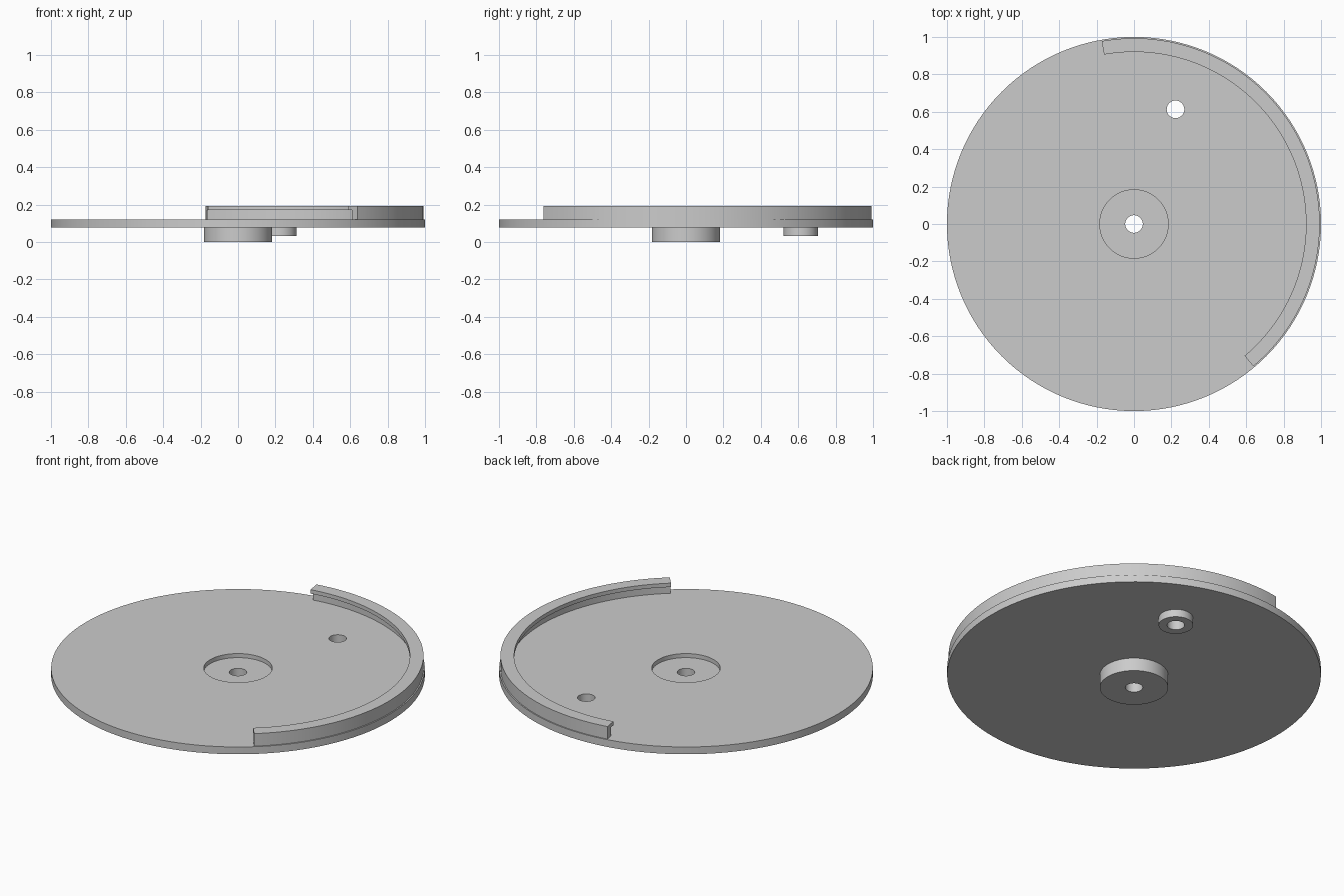
import bpy, bmesh, math
from mathutils import Vector

cube = bpy.data.objects.get("Cube")
if cube:
    bpy.data.objects.remove(cube)

grey = bpy.data.materials.new("plain grey")
grey.use_nodes = True
colour = (0.6, 0.6, 0.6, 1)
grey.diffuse_color = colour
grey.node_tree.nodes["Principled BSDF"].inputs["Base Color"].default_value = colour


def sweep(name, profile, start=0, end=360, steps=128, centre=(0, 0)):
    """Turn a closed (radius, height) profile about a vertical axis."""
    bm = bmesh.new()
    full = end - start == 360
    rings = []
    for i in range(steps if full else steps + 1):
        a = math.radians(start + (end - start) * i / steps)
        rings.append([bm.verts.new((centre[0] + r * math.cos(a),
                                    centre[1] + r * math.sin(a), z)) for r, z in profile])
    n = len(profile)
    pairs = list(zip(rings, rings[1:]))
    if full:
        pairs.append((rings[-1], rings[0]))
    for p, q in pairs:
        for j in range(n):
            k = (j + 1) % n
            bm.faces.new((p[j], q[j], q[k], p[k]))
    if not full:
        bm.faces.new(rings[0])
        bm.faces.new(rings[-1][::-1])
    bmesh.ops.recalc_face_normals(bm, faces=bm.faces)
    return finish(name, bm)


def cylinder(name, radius, low, high, centre):
    bm = bmesh.new()
    bmesh.ops.create_cone(bm, cap_ends=True, segments=64, radius1=radius,
                          radius2=radius, depth=high - low)
    bmesh.ops.translate(bm, verts=bm.verts, vec=Vector((*centre, (low + high) / 2)))
    return finish(name, bm)


def finish(name, bm):
    mesh = bpy.data.meshes.new(name)
    bm.to_mesh(mesh)
    bm.free()
    mesh.materials.append(grey)
    obj = bpy.data.objects.new(name, mesh)
    bpy.context.collection.objects.link(obj)
    return obj


def combine(target, tool, operation):
    mod = target.modifiers.new(operation.lower(), 'BOOLEAN')
    mod.operation = operation
    mod.solver = 'EXACT'
    mod.object = tool
    bpy.context.view_layer.objects.active = target
    bpy.ops.object.modifier_apply(modifier=mod.name)
    bpy.data.objects.remove(tool)


BOTTOM, TOP = 0.077, 0.12
HOLE, HUB = 0.047, 0.183
PIN = (0.222, 0.613)

# Disc with a hub below, a shallow recess above and a central bore
disc = sweep("disc", [(HOLE, 0), (HUB, 0), (HUB, BOTTOM), (1, BOTTOM), (1, TOP),
                      (HUB, TOP), (HUB, 0.096), (HOLE, 0.096)])

# Small off-centre boss below, bored right through
combine(disc, cylinder("boss", 0.092, 0.032, 0.1, PIN), 'UNION')
combine(disc, cylinder("boss_bore", HOLE, -0.1, 0.3, PIN), 'DIFFERENCE')

# Curved rim wall with a lip overhanging inwards
rim = sweep("rim", [(0.95, TOP), (0.993, TOP), (0.993, 0.194), (0.92, 0.194),
                    (0.92, 0.171), (0.95, 0.171)], start=-50, end=100, steps=64)

# Smooth round walls, crisp edges
for obj in (disc, rim):
    bpy.ops.object.select_all(action='DESELECT')
    obj.select_set(True)
    bpy.context.view_layer.objects.active = obj
    bpy.ops.object.shade_smooth_by_angle(angle=math.radians(30))
